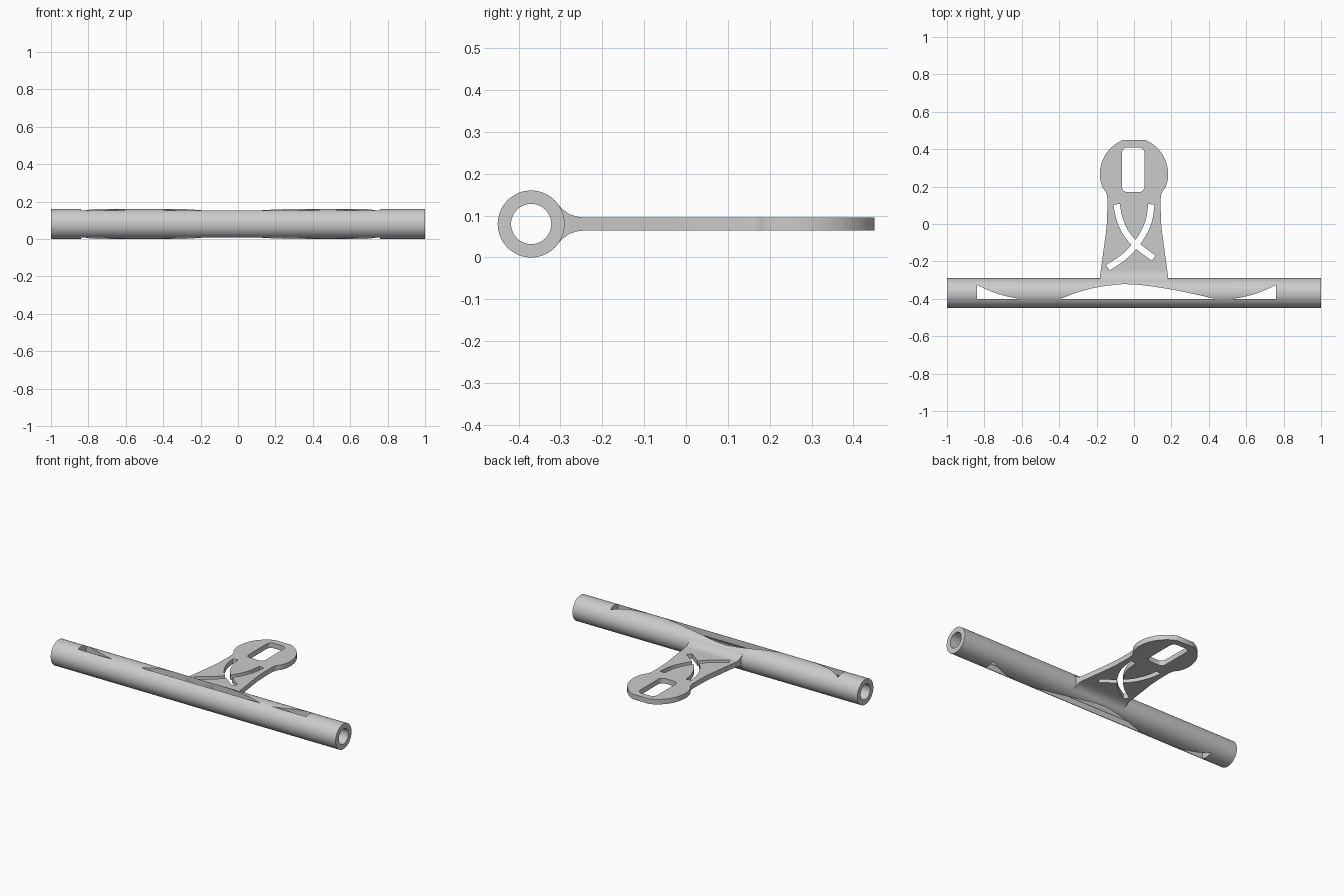
import bpy, math
from mathutils import Vector, Matrix

if "Cube" in bpy.data.objects:
    bpy.data.objects.remove(bpy.data.objects["Cube"])

TY, TZ, R_OUT, R_IN = -0.37, 0.08, 0.08, 0.048   # tube axis and radii
HALF_T = 0.016                                   # half plate thickness


def spline(pts, n=6):
    """Catmull-Rom curve through the given 2D points."""
    p = [Vector(q) for q in pts]
    p = [2 * p[0] - p[1]] + p + [2 * p[-1] - p[-2]]
    out = []
    for a, b, c, d in zip(p, p[1:], p[2:], p[3:]):
        for i in range(n):
            t = i / n
            out.append(0.5 * (2 * b + (c - a) * t + (2 * a - 5 * b + 4 * c - d) * t * t
                              + (3 * b - a - 3 * c + d) * t ** 3))
    return [tuple(v) for v in out] + [tuple(p[-2])]


def prism(name, pts, lo, hi, axis='Z'):
    """Extrude a closed 2D profile: xy along Z, or yz along X."""
    area = sum(a[0] * b[1] - b[0] * a[1] for a, b in zip(pts, pts[1:] + pts[:1]))
    if area < 0:
        pts = pts[::-1]
    n = len(pts)
    place = (lambda p, h: (p[0], p[1], h)) if axis == 'Z' else (lambda p, h: (h, p[0], p[1]))
    verts = [place(p, lo) for p in pts] + [place(p, hi) for p in pts]
    faces = [tuple(range(n))[::-1], tuple(range(n, 2 * n))]
    faces += [(i, (i + 1) % n, n + (i + 1) % n, n + i) for i in range(n)]
    me = bpy.data.meshes.new(name)
    me.from_pydata(verts, [], faces)
    ob = bpy.data.objects.new(name, me)
    bpy.context.collection.objects.link(ob)
    return ob


def circle(r, n=96):
    return [(TY + r * math.cos(2 * math.pi * i / n), TZ + r * math.sin(2 * math.pi * i / n))
            for i in range(n)]


def boolean(ob, tool, op='DIFFERENCE'):
    """Apply a boolean and discard the helper object."""
    tool.hide_render = True
    m = ob.modifiers.new(op.lower(), 'BOOLEAN')
    m.operation, m.object, m.solver = op, tool, 'EXACT'
    bpy.context.view_layer.objects.active = ob
    bpy.ops.object.modifier_apply(modifier=m.name)
    bpy.data.objects.remove(tool, do_unlink=True)


def ribbon(pts, w):
    """Constant-width band along a smooth path."""
    c = [Vector(p) for p in spline(pts, 5)]
    left, right = [], []
    for i, p in enumerate(c):
        d = (c[min(i + 1, len(c) - 1)] - c[max(i - 1, 0)]).normalized()
        nrm = Vector((-d.y, d.x)) * w / 2
        left.append(tuple(p + nrm))
        right.append(tuple(p - nrm))
    return left + right[::-1]


# Side profile of the arm: flat plate with fillets tangent to the tube
fy = -0.245
dy = fy - TY
R = (dy ** 2 + HALF_T ** 2 - R_OUT ** 2) / (2 * (R_OUT - HALF_T))
a0 = math.atan2(-(HALF_T + R), -dy)
a1 = -math.pi / 2
upper = [(-0.325, 0.03)]
for i in range(13):
    a = a0 + (a1 - a0) * i / 12
    upper.append((fy + R * math.cos(a), HALF_T + R + R * math.sin(a)))
upper.append((0.5, HALF_T))
profile = [(y, TZ + z) for y, z in upper] + [(y, TZ - z) for y, z in reversed(upper)]
arm = prism("mounting_arm", profile, -0.3, 0.3, 'X')

# Arm outline seen from above, mirrored left to right
half = [(0.186, -0.36), (0.182, -0.28)]
half += spline([(0.148, -0.03), (0.144, 0.03), (0.144, 0.15), (0.167, 0.195), (0.181, 0.24),
                (0.181, 0.29), (0.168, 0.34), (0.143, 0.385), (0.105, 0.423), (0.06, 0.45)])
outline = half + [(-x, y) for x, y in reversed(half)]
boolean(arm, prism("outline", outline, -0.2, 0.4), 'INTERSECT')

# Tube joined to the arm, then bored through
body = prism("tube_and_arm", circle(R_OUT), -1, 1, 'X')
boolean(body, arm, 'UNION')
boolean(body, prism("bore", circle(R_IN), -1.1, 1.1, 'X'))

# Curved windows cut down through the tube
arch = spline([(-0.40, -0.402), (-0.30, -0.365), (-0.20, -0.339), (-0.10, -0.325), (-0.04, -0.322),
               (0.05, -0.328), (0.20, -0.350), (0.35, -0.381), (0.44, -0.402)])
left = spline([(-0.84, -0.326), (-0.76, -0.362), (-0.68, -0.387), (-0.60, -0.402)]) + [(-0.84, -0.402)]
right = [(-0.08 - x, y) for x, y in left]
for pts in (arch, left, right):
    boolean(body, prism("window", pts, -0.2, 0.4))

# Rounded strap slot in the head
slot = []
for cx, cy, s in ((0.025, 0.38, 0), (-0.035, 0.38, 90), (-0.035, 0.20, 180), (0.025, 0.20, 270)):
    for i in range(7):
        a = math.radians(s + 15 * i)
        slot.append((cx + 0.03 * math.cos(a), cy + 0.03 * math.sin(a)))
boolean(body, prism("strap_slot", slot, -0.2, 0.4))

# Crossing curved slots in the neck
for path in ([(-0.093, 0.105), (-0.078, 0.03), (-0.045, -0.045), (0.01, -0.11), (0.105, -0.183)],
             [(0.093, 0.105), (0.08, 0.02), (0.05, -0.05), (0.01, -0.11), (-0.055, -0.177), (-0.14, -0.234)]):
    boolean(body, prism("neck_slot", ribbon(path, 0.034), -0.2, 0.4))

bpy.ops.object.select_all(action='DESELECT')
body.select_set(True)
bpy.context.view_layer.objects.active = body
bpy.ops.object.shade_smooth_by_angle(angle=math.radians(30))
